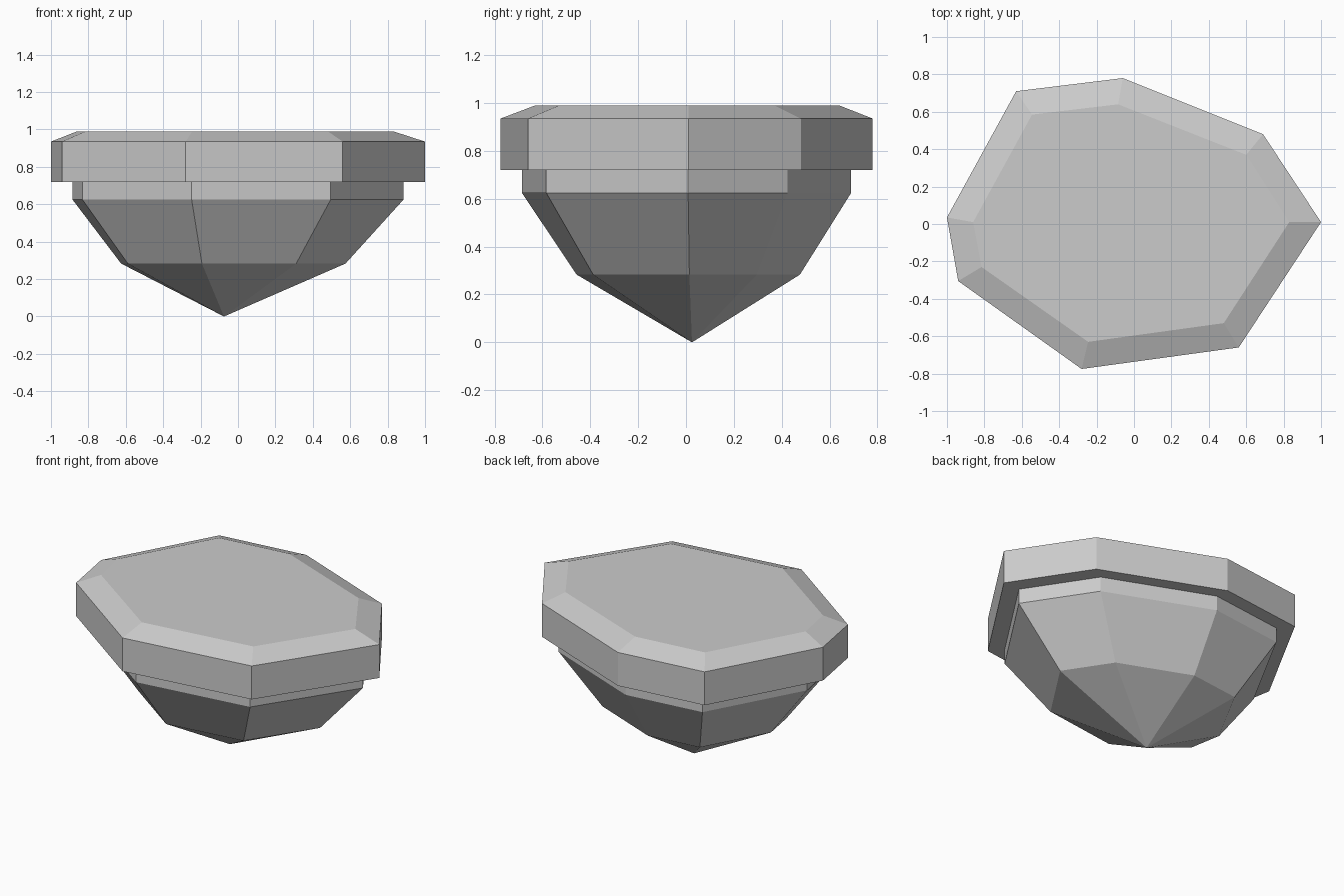
import bpy, bmesh

if "Cube" in bpy.data.objects:
    bpy.data.objects.remove(bpy.data.objects["Cube"])

# Eight-sided outline of the slab, counter-clockwise from the right-hand corner
outline = [(1.0, 0.01), (0.69, 0.48), (-0.06, 0.78), (-0.63, 0.71),
           (-1.0, 0.035), (-0.94, -0.305), (-0.28, -0.775), (0.56, -0.66)]
# Bevelled top outline, drawn in unevenly
top_outline = [(0.83, 0.01), (0.60, 0.37), (-0.085, 0.64), (-0.545, 0.585),
               (-0.86, 0.01), (-0.815, -0.23), (-0.245, -0.63), (0.48, -0.53)]


def ring(z, scale=1.0, dx=0.0, dy=0.0, points=outline):
    return [bm.verts.new((x * scale + dx, y * scale + dy, z)) for x, y in points]


bm = bmesh.new()
# Rings from the bottom up: tapering rock, its rim, the overhanging slab, bevel
rings = [ring(0.283, 0.6, -0.025, 0.008),
         ring(0.625, 0.885),
         ring(0.72, 0.885),
         ring(0.72),
         ring(0.935),
         ring(0.99, points=top_outline)]
n = len(outline)
for low, high in zip(rings, rings[1:]):
    for i in range(n):
        j = (i + 1) % n
        bm.faces.new((low[i], low[j], high[j], high[i]))

# Flat top and pointed bottom
bm.faces.new(rings[-1])
tip = bm.verts.new((-0.075, 0.025, 0))
for i in range(n):
    bm.faces.new((tip, rings[0][(i + 1) % n], rings[0][i]))

bmesh.ops.recalc_face_normals(bm, faces=bm.faces)
mesh = bpy.data.meshes.new("floating_rock_platform")
bm.to_mesh(mesh)
bm.free()
bpy.context.collection.objects.link(bpy.data.objects.new("floating_rock_platform", mesh))
